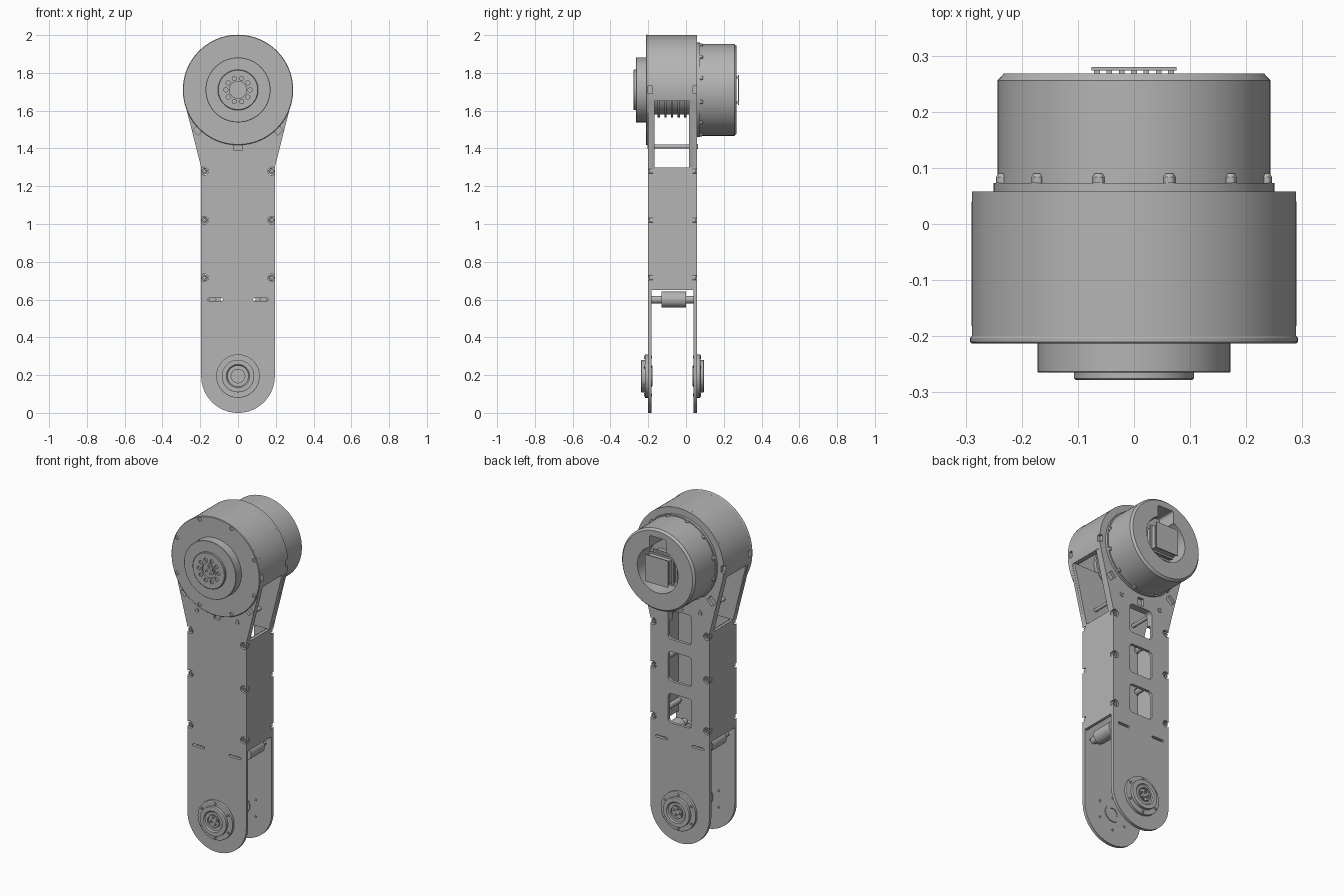
import bpy, bmesh, math
from mathutils import Matrix, Vector

cube = bpy.data.objects.get("Cube")
if cube:
    bpy.data.objects.remove(cube, do_unlink=True)

GREY = (0.46, 0.46, 0.46, 1)
mat = bpy.data.materials.new("machined_grey")
mat.use_nodes = True
mat.diffuse_color = GREY
mat.node_tree.nodes["Principled BSDF"].inputs["Base Color"].default_value = GREY

FRONT, BACK = -0.2, 0.058      # outer faces of the two link plates
THICK = 0.018
HEAD, FOOT = 1.71, 0.195       # heights of the two joint axes
HEAD_R, HALF = 0.29, 0.195


def finish(name, bm):
    bmesh.ops.recalc_face_normals(bm, faces=bm.faces)
    me = bpy.data.meshes.new(name)
    bm.to_mesh(me)
    bm.free()
    me.materials.append(mat)
    ob = bpy.data.objects.new(name, me)
    bpy.context.scene.collection.objects.link(ob)
    return ob


def lathe(name, profile, x=0, z=HEAD, seg=64):
    """Turn (radius, y) points about an axis along y, closing both ends."""
    bm = bmesh.new()
    rings = []
    for r, y in profile:
        angles = [math.tau * i / seg for i in range(seg)]
        rings.append([bm.verts.new((x + r * math.cos(a), y, z + r * math.sin(a))) for a in angles])
    for a, b in zip(rings, rings[1:]):
        for i in range(seg):
            j = (i + 1) % seg
            bm.faces.new((a[i], a[j], b[j], b[i]))
    bm.faces.new(rings[0])
    bm.faces.new(rings[-1])
    return finish(name, bm)


def disc(name, r, y0, y1, x=0, z=HEAD, seg=64):
    return lathe(name, [(r, y0), (r, y1)], x, z, seg)


def slab(name, outline, y0, y1):
    """Extrude an (x, z) outline along y."""
    bm = bmesh.new()
    face = bm.faces.new([bm.verts.new((x, y0, z)) for x, z in outline])
    new = bmesh.ops.extrude_face_region(bm, geom=[face])["geom"]
    verts = [v for v in new if isinstance(v, bmesh.types.BMVert)]
    bmesh.ops.translate(bm, verts=verts, vec=(0, y1 - y0, 0))
    return finish(name, bm)


def box(name, lo, hi):
    outline = [(lo[0], lo[2]), (hi[0], lo[2]), (hi[0], hi[2]), (lo[0], hi[2])]
    return slab(name, outline, lo[1], hi[1])


def arc(cx, cz, r, a0, a1, n):
    steps = [math.radians(a0 + (a1 - a0) * i / n) for i in range(n + 1)]
    return [(cx + r * math.cos(a), cz + r * math.sin(a)) for a in steps]


def rounded(cx, cz, w, h, r):
    pts = []
    for k, (sx, sz) in enumerate([(1, 1), (-1, 1), (-1, -1), (1, -1)]):
        pts += arc(cx + sx * (w - r), cz + sz * (h - r), r, 90 * k, 90 * k + 90, 6)
    return pts


def cut(targets, cutters):
    for ob in targets:
        for c in cutters:
            m = ob.modifiers.new("cut", "BOOLEAN")
            m.operation, m.solver, m.object = "DIFFERENCE", "EXACT", c
        bpy.context.view_layer.update()
        deps = bpy.context.evaluated_depsgraph_get()
        ob_mesh = bpy.data.meshes.new_from_object(ob.evaluated_get(deps))
        ob.modifiers.clear()
        ob.data = ob_mesh
    for c in cutters:
        bpy.data.objects.remove(c, do_unlink=True)


def screw(name, r, base, tip, x, z):
    mid = base + (tip - base) * 0.3
    return lathe(name, [(r, base), (r, tip), (r * 0.5, tip), (r * 0.5, mid)], x, z, 16)


def around(n, r, cx, cz, offset=0):
    return [(cx + r * math.cos(a), cz + r * math.sin(a))
            for a in (math.radians(offset) + math.tau * i / n for i in range(n))]


# Link plates: round foot, straight shank, flared round head
outline = arc(0, FOOT, HALF, 180, 360, 32) + [(HALF, 1.3)]
outline += arc(0, HEAD, HEAD_R, -17, 197, 56) + [(-HALF, 1.3)]
front_plate = slab("front_plate", outline, FRONT, FRONT + THICK)
back_plate = slab("back_plate", outline, BACK - THICK, BACK)

# Thicker neck behind each plate where it flares
neck = [(-HALF, 1.3), (HALF, 1.3), (0.281, 1.65), (-0.281, 1.65)]
front_neck = slab("front_neck", neck, FRONT + THICK, -0.166)
back_neck = slab("back_neck", neck, 0.015, BACK - THICK)

# Side walls of the shank
walls = []
for side, s in (("left", 1), ("right", -1)):
    a, b = sorted((s * HALF, s * 0.178))
    walls.append(box(side + "_wall", (a, FRONT + THICK, 0.65), (b, BACK - THICK, 1.3)))

# Head drum: arched shell open towards the shank
drum = disc("head_drum", HEAD_R, FRONT + THICK, BACK - THICK, seg=96)
cut([drum], [disc("bore", 0.262, FRONT, BACK), box("gap", (-1, -1, 1), (1, 1, 1.65))])

# Rim notches of the drum
notches = []
for k in range(5):
    turn = Matrix.Rotation(math.radians(45 * k), 4, "Y")
    for y0, y1 in ((-0.22, -0.177), (0.037, 0.08)):
        n = box("notch", (0.272, y0, -0.02), (0.32, y1, 0.02))
        n.data.transform(Matrix.Translation(Vector((0, 0, HEAD))) @ turn)
        notches.append(n)
cut([front_plate, back_plate, drum], notches)

# Windows in the back plate and cable slots in both plates
windows = [slab("window", rounded(0, z, 0.078, 0.088, 0.022), 0, 0.1) for z in (0.79, 1.04, 1.29)]
cut([back_plate, back_neck], windows)
slots = [slab("slot", rounded(s * 0.12, 0.6, 0.04, 0.007, 0.006), -0.3, 0.1) for s in (1, -1)]
cut([front_plate, back_plate], slots)

# Edge screw pockets, screws and the bosses between them
pockets = []
for s in (1, -1):
    for z in (0.715, 1.02, 1.28):
        x = s * 0.178
        for y0, y1 in ((-0.25, -0.176), (0.034, 0.1)):
            pockets.append(disc("pocket", 0.021, y0, y1, x, z, 20))
        screw("edge_screw_front", 0.015, -0.178, -0.194, x, z)
        screw("edge_screw_back", 0.015, 0.036, 0.052, x, z)
        disc("wall_boss", 0.017, -0.178, 0.036, s * 0.176, z, 20)
cut([front_plate, back_plate] + walls, pockets)

# Cross rods, neck standoffs and their screws
for s in (1, -1):
    disc("cross_rod", 0.02, FRONT + THICK, BACK - THICK, s * 0.135, 0.6, 24)
    disc("cross_roller", 0.042, -0.13, 0, s * 0.135, 0.6, 32)
    disc("neck_standoff", 0.011, -0.166, 0.015, s * 0.133, 1.41, 20)
    screw("neck_screw_front", 0.014, FRONT, FRONT - 0.005, s * 0.133, 1.41)
    screw("neck_screw_back", 0.014, BACK, BACK + 0.005, s * 0.133, 1.41)

# Front head cap with stepped output hub
cap = lathe("head_cap", [(HEAD_R, FRONT), (0.292, -0.203), (0.292, -0.21), (0.289, -0.213)], seg=96)
cut([cap], [disc("screw_hole", 0.011, -0.25, -0.206, x, z, 16)
            for x, z in around(8, 0.276, 0, HEAD, 22.5)])
lathe("output_housing", [(0.172, -0.212), (0.172, -0.263), (0.17, -0.265)])
hub = lathe("output_hub", [(0.107, -0.264), (0.107, -0.275), (0.104, -0.278), (0.045, -0.278),
                           (0.045, -0.266), (0.03, -0.266), (0.03, -0.272)])
cut([hub], [disc("hole", 0.011, -0.3, -0.269, x, z, 16) for x, z in around(10, 0.064, 0, HEAD)])
for x, z in around(4, 0.018, 0, HEAD, 20):
    screw("hub_screw", 0.008, -0.271, -0.276, x, z)

# Gear core inside the head, with ribs
for k, y in enumerate((-0.15, -0.115, -0.08, -0.045, -0.01)):
    disc("core_rib", 0.145, y, y + 0.012, seg=48)
disc("gear_core", 0.13, -0.182, 0.04)

# Motor can at the back with an open end
disc("motor_flange", 0.25, BACK, 0.073, seg=96)
can = lathe("motor_can", [(0.243, 0.073), (0.243, 0.256), (0.232, 0.268)], seg=96)
cut([can], [disc("opening", 0.135, 0.15, 0.3),
            slab("cable_port", rounded(0, HEAD + 0.13, 0.055, 0.065, 0.012), 0.15, 0.3)])
for x, z in around(12, 0.243, 0, HEAD, 15):
    lathe("flange_screw", [(0.011, 0.073), (0.011, 0.084), (0.007, 0.09)], x, z, 12)

# Controller stack in the can opening
box("controller_block", (-0.07, 0.15, HEAD - 0.07), (0.07, 0.262, HEAD + 0.07))
box("controller_board", (-0.076, 0.274, HEAD - 0.08), (0.076, 0.28, HEAD + 0.08))
for y in (0.19, 0.225):
    box("controller_shelf", (-0.08, y, HEAD - 0.08), (0.08, y + 0.008, HEAD + 0.08))
for k in range(7):
    x = -0.066 + k * 0.022
    for s in (1, -1):
        z = HEAD + s * 0.066
        box("board_pin", (x - 0.005, 0.262, z - 0.005), (x + 0.005, 0.275, z + 0.005))
for s in (1, -1):
    disc("connector", 0.02, 0.15, 0.2, s * 0.105, HEAD - 0.02, 20)

# Foot bearings, mirrored on both plates
for side, face, d in (("front", FRONT, -1), ("back", BACK, 1)):
    steps = [(0.115, 0), (0.115, 0.016), (0.112, 0.018), (0.086, 0.018), (0.086, 0.035),
             (0.083, 0.037), (0.062, 0.037), (0.056, 0.03), (0.042, 0.03), (0.042, 0.036),
             (0.036, 0.036), (0.036, 0.026)]
    lathe(side + "_foot_bearing", [(r, face + d * h) for r, h in steps], 0, FOOT)
    for x, z in around(6, 0.1, 0, FOOT, 30):
        screw(side + "_bearing_screw", 0.009, face + d * 0.017, face + d * 0.022, x, z)
    for x, z in around(4, 0.02, 0, FOOT, 20):
        screw(side + "_axle_screw", 0.008, face + d * 0.025, face + d * 0.032, x, z)
    inner = face - d * THICK
    lathe(side + "_inner_ring", [(0.052, inner), (0.052, inner - d * 0.005),
                                 (0.03, inner - d * 0.005), (0.03, inner - d * 0.001)], 0, FOOT, 40)
    for x, z in around(6, 0.1, 0, FOOT, 30):
        screw(side + "_inner_stud", 0.008, inner, inner - d * 0.003, x, z)

# Smooth the turned surfaces, keep machined edges crisp
bpy.ops.object.select_all(action="DESELECT")
for ob in bpy.context.scene.objects:
    if ob.type == "MESH":
        ob.select_set(True)
        bpy.context.view_layer.objects.active = ob
bpy.ops.object.shade_smooth_by_angle(angle=math.radians(30))
